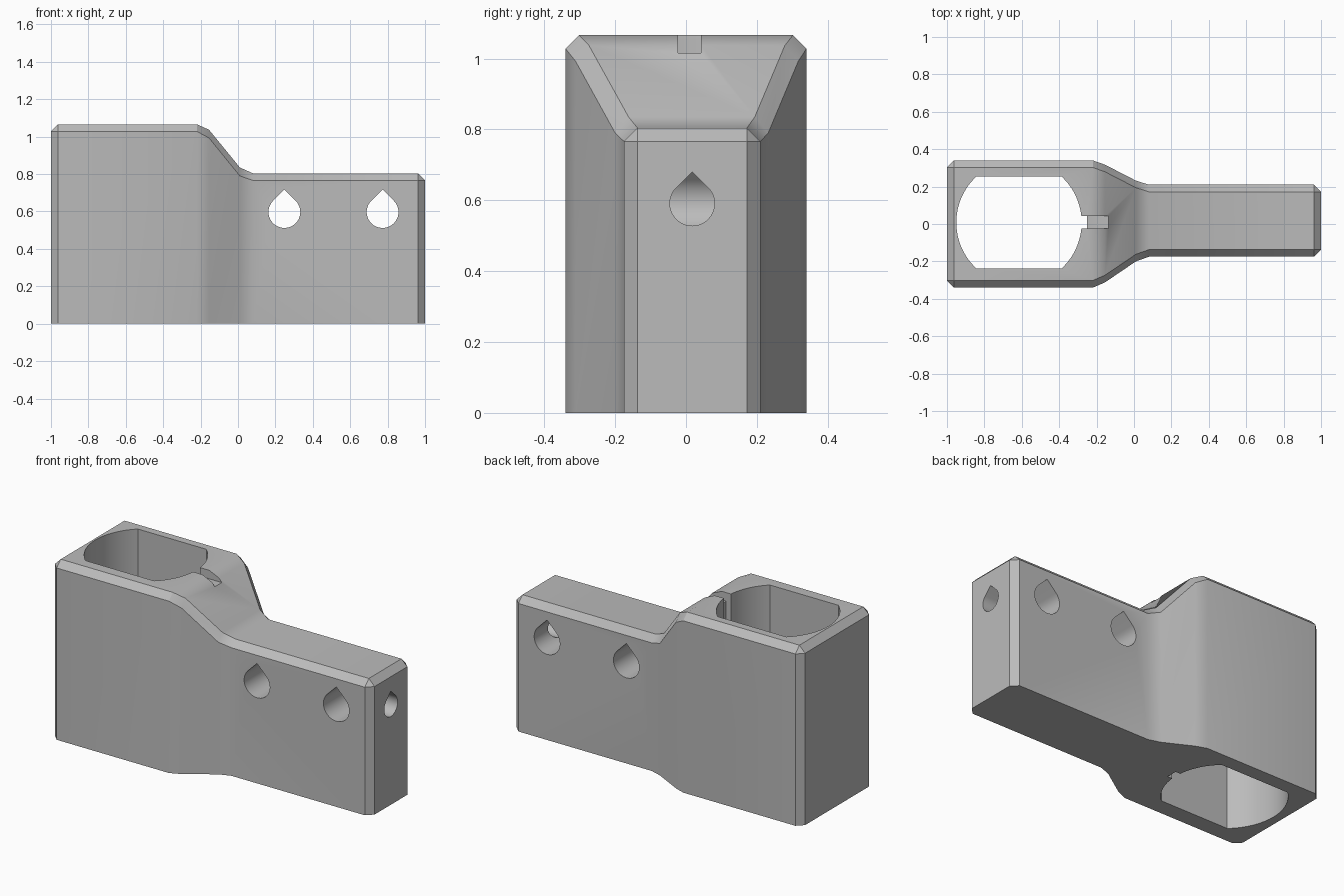
import bpy, bmesh
from math import radians, cos, sin, asin, pi, sqrt
from mathutils import Vector

cube = bpy.data.objects.get("Cube")
if cube:
    bpy.data.objects.remove(cube, do_unlink=True)

# Single flat grey
grey = bpy.data.materials.new("plain grey")
grey.use_nodes = True
grey.diffuse_color = (0.5, 0.5, 0.5, 1)
grey.node_tree.nodes["Principled BSDF"].inputs["Base Color"].default_value = (0.5, 0.5, 0.5, 1)


def loft(name, rings):
    """Join equal-length rings of points into a closed solid."""
    bm = bmesh.new()
    rows = [[bm.verts.new(p) for p in ring] for ring in rings]
    n = len(rows[0])
    for a, b in zip(rows, rows[1:]):
        for i in range(n):
            j = (i + 1) % n
            bm.faces.new((a[i], a[j], b[j], b[i]))
    bm.faces.new(rows[0])
    bm.faces.new(rows[-1])
    bmesh.ops.remove_doubles(bm, verts=bm.verts, dist=1e-5)
    bmesh.ops.recalc_face_normals(bm, faces=bm.faces)
    mesh = bpy.data.meshes.new(name)
    bm.to_mesh(mesh)
    bm.free()
    mesh.materials.append(grey)
    obj = bpy.data.objects.new(name, mesh)
    bpy.context.collection.objects.link(obj)
    return obj


def prism(name, profile, origin, u, v, axis, length):
    """Extrude a 2D profile, drawn along u and v, along an axis."""
    o, u, v, axis = map(Vector, (origin, u, v, axis))
    base = [o + u * a + v * b for a, b in profile]
    return loft(name, [base, [p + axis * length for p in base]])


def teardrop(r, steps=48):
    """Round hole with a pointed roof."""
    arc = [radians(135 + 270 * i / steps) for i in range(steps + 1)]
    return [(r * cos(a), r * sin(a)) for a in arc] + [(0, r * sqrt(2))]


def box(x0, x1, y0, y1):
    return [(x0, y0), (x1, y0), (x1, y1), (x0, y1)]


# Body: chamfered cross-sections from the wide socket end to the narrow arm
C = 0.038


def section(x_side, x_top, left, right, shoulder, top, inset=C):
    return [(x_side, right, 0), (x_side, right, shoulder),
            (x_top, right + inset, top), (x_top, left - inset, top),
            (x_side, left, shoulder), (x_side, left, 0)]


WIDE, TALL = 0.34, 1.066
ARM_L, ARM_R, LOW = 0.21, -0.175, 0.804
body = loft("bracket_body", [
    section(-1, -1, WIDE - C, C - WIDE, TALL - C, TALL - C, 0),
    section(C - 1, C - 1, WIDE, -WIDE, TALL - C, TALL),
    section(-0.22, -0.22, WIDE, -WIDE, TALL - C, TALL),
    section(-0.155, -0.155, 0.317, -0.312, 0.993, 1.037),
    section(0.01, 0.01, 0.232, -0.2, 0.79, 0.835),
    section(0.08, 0.08, ARM_L, ARM_R, LOW - C, LOW),
    section(1 - C, 1 - C, ARM_L, ARM_R, LOW - C, LOW),
    section(1, 1, ARM_L - C, ARM_R + C, LOW - C, LOW - C, 0)])

X, Y, Z = (1, 0, 0), (0, 1, 0), (0, 0, 1)

# Socket bore: circle with two flattened sides
R, FLAT, STEPS = 0.335, 0.247, 32
half = asin(FLAT / R)
angles = [side + half * (2 * i / STEPS - 1) for side in (0, pi) for i in range(STEPS + 1)]
bore = [(R * cos(a), R * sin(a)) for a in angles]
cutters = [
    prism("bore_cutter", bore, (-0.615, 0.008, -0.1), X, Y, Z, 1.4),
    # Key groove through the socket, and shallow notch at the rim
    prism("groove_cutter", box(-0.4, -0.25, -0.023, 0.043), (0, 0, -0.1), X, Y, Z, 1.4),
    prism("notch_cutter", box(-0.4, -0.1, -0.023, 0.043), (0, 0, 1.015), X, Y, Z, 0.2),
    # Cross holes through the arm, and one in its end meeting the outer hole
    prism("inner_hole_cutter", teardrop(0.085), (0.248, -0.5, 0.597), X, Z, Y, 1),
    prism("outer_hole_cutter", teardrop(0.085), (0.773, -0.5, 0.597), X, Z, Y, 1),
    prism("end_hole_cutter", teardrop(0.063), (0.78, 0.0175, 0.591), Y, Z, X, 0.4),
]

bpy.context.view_layer.objects.active = body
for cutter in cutters:
    mod = body.modifiers.new(cutter.name, "BOOLEAN")
    mod.operation = "DIFFERENCE"
    mod.solver = "EXACT"
    mod.object = cutter
    bpy.ops.object.modifier_apply(modifier=mod.name)
for cutter in cutters:
    bpy.data.objects.remove(cutter, do_unlink=True)

# Smooth the curved walls, keep chamfers crisp
bpy.ops.object.select_all(action="DESELECT")
body.select_set(True)
bpy.ops.object.shade_smooth_by_angle(angle=radians(30))
